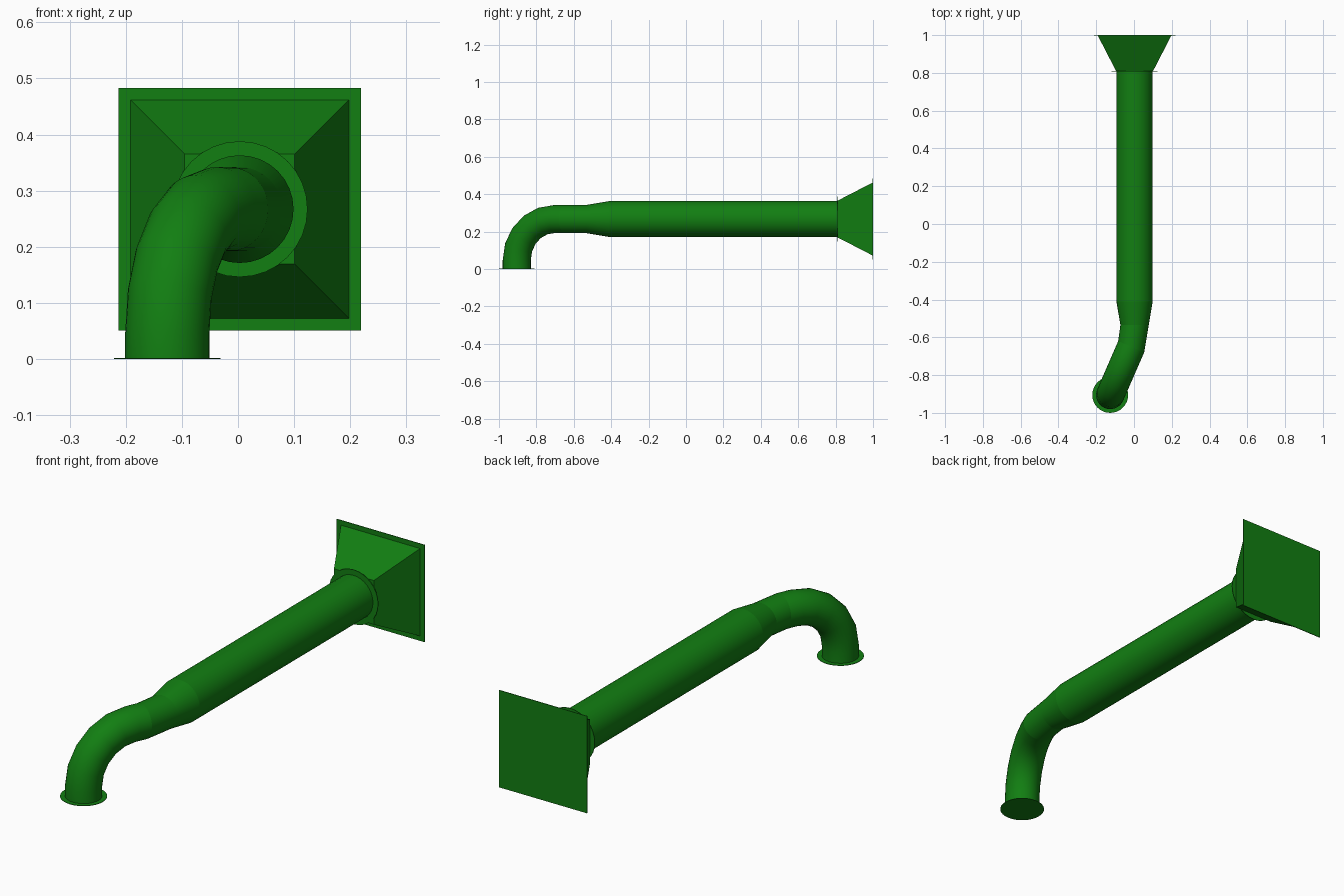
import bpy, bmesh, math
from mathutils import Vector, Matrix

cube = bpy.data.objects.get("Cube")
if cube:
    bpy.data.objects.remove(cube, do_unlink=True)

green = bpy.data.materials.new("duct_green")
green.use_nodes = True
color = (0.006, 0.21, 0.006, 1)
green.diffuse_color = color
green.node_tree.nodes["Principled BSDF"].inputs["Base Color"].default_value = color

SIDES = 32
AXIS_X, AXIS_Z = 0.003, 0.267
MAIN_R, ELBOW_R, BEND_R = 0.096, 0.075, 0.22


def finish(name, bm, smooth=False):
    """Turn a bmesh into a named, coloured object."""
    bmesh.ops.recalc_face_normals(bm, faces=bm.faces)
    mesh = bpy.data.meshes.new(name)
    bm.to_mesh(mesh)
    bm.free()
    mesh.materials.append(green)
    obj = bpy.data.objects.new(name, mesh)
    bpy.context.collection.objects.link(obj)
    if smooth:
        bpy.ops.object.select_all(action="DESELECT")
        obj.select_set(True)
        bpy.context.view_layer.objects.active = obj
        bpy.ops.object.shade_smooth_by_angle(angle=math.radians(35))
    return obj


def bridge(bm, rings):
    """Skin consecutive rings and cap both ends."""
    for a, b in zip(rings, rings[1:]):
        n = len(a)
        for i in range(n):
            j = (i + 1) % n
            bm.faces.new((a[i], a[j], b[j], b[i]))
    bm.faces.new(rings[0])
    bm.faces.new(rings[-1])


def tube(name, sections):
    """Sections are (centre, direction, radius)."""
    bm = bmesh.new()
    rings = []
    side = Vector((1, 0, 0))
    for centre, direction, radius in sections:
        d = direction.normalized()
        side = (side - d * side.dot(d)).normalized()
        up = d.cross(side)
        angles = [2 * math.pi * i / SIDES for i in range(SIDES)]
        rings.append([bm.verts.new(centre + radius * (math.cos(a) * side + math.sin(a) * up))
                      for a in angles])
    bridge(bm, rings)
    return finish(name, bm, True)


def square_loft(name, sections):
    """Sections are (y, half width), centred on the duct axis."""
    bm = bmesh.new()
    rings = [[bm.verts.new((AXIS_X + h * sx, y, AXIS_Z + h * sz))
              for sx, sz in ((-1, -1), (1, -1), (1, 1), (-1, 1))] for y, h in sections]
    bridge(bm, rings)
    return finish(name, bm)


def on_axis(y):
    return Vector((AXIS_X, y, AXIS_Z))


# Straight duct and reducer
forward = Vector((0, -1, 0))
down = Vector((0, 0, -1))
tube("main_duct", [(on_axis(0.81), forward, MAIN_R), (on_axis(-0.41), forward, MAIN_R)])
tube("reducer", [(on_axis(-0.41), forward, MAIN_R), (on_axis(-0.535), forward, ELBOW_R)])

# Slight sideways bend
bend_end = Vector((-0.015, -0.65, AXIS_Z))
foot = Vector((-0.126, -0.905, 0))
heading = Vector((foot.x - bend_end.x, foot.y - bend_end.y, 0))
reach = heading.length
heading.normalize()
tube("side_bend", [(on_axis(-0.535), forward, ELBOW_R), (bend_end, heading, ELBOW_R)])

# Downward elbow with short straight ends
pivot = bend_end + heading * (reach - BEND_R) + down * BEND_R
elbow = [(bend_end, heading, ELBOW_R)]
STEPS = 5
for i in range(STEPS + 1):
    a = math.pi / 2 * i / STEPS
    elbow.append((pivot + BEND_R * (heading * math.sin(a) - down * math.cos(a)),
                  heading * math.cos(a) + down * math.sin(a), ELBOW_R))
elbow.append((foot, down, ELBOW_R))
tube("elbow", elbow)

# Thin round flanges
tube("foot_flange", [(foot + Vector((0, 0, 0.002)), down, 0.095), (foot, down, 0.095)])
tube("duct_flange", [(on_axis(0.81), forward, 0.121), (on_axis(0.807), forward, 0.121)])

# Square hood and its end plate
square_loft("hood", [(0.81, 0.098), (0.998, 0.195)])
square_loft("end_plate", [(0.997, 0.216), (1.0, 0.216)])
